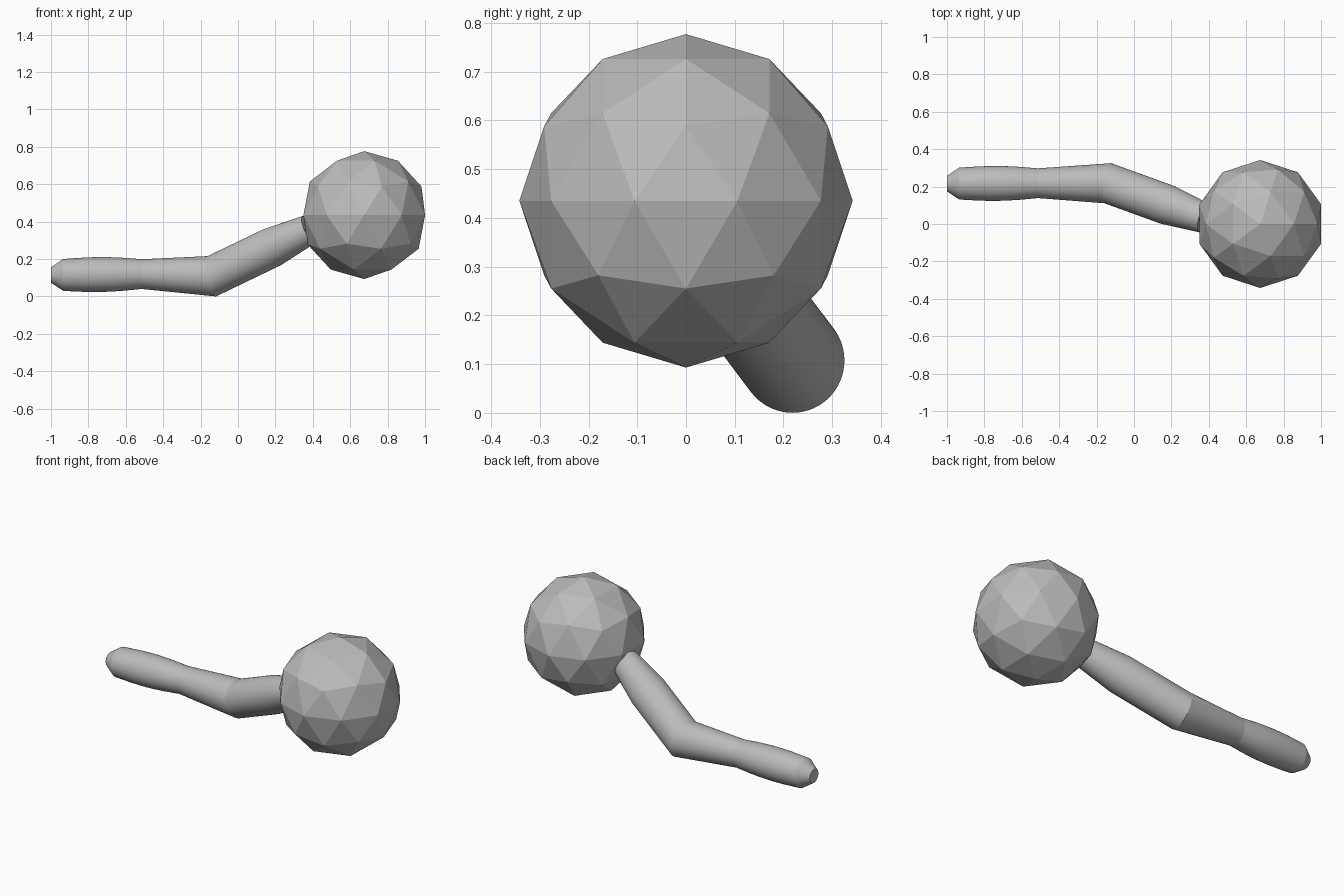
import bpy, bmesh, math
from mathutils import Vector

if "Cube" in bpy.data.objects:
    bpy.data.objects.remove(bpy.data.objects["Cube"])

grey = bpy.data.materials.new("plain grey")
grey.diffuse_color = (0.5, 0.5, 0.5, 1)
grey.use_nodes = True
grey.node_tree.nodes["Principled BSDF"].inputs["Base Color"].default_value = grey.diffuse_color


def tube(name, rings, sides=64):
    """Loft capped circular rings (centre, radius) with mitred corners."""
    bm = bmesh.new()
    pts = [Vector(c) for c, r in rings]
    loops = []
    for i, (c, r) in enumerate(rings):
        a = (pts[i] - pts[i - 1]).normalized() if i else None
        b = (pts[i + 1] - pts[i]).normalized() if i < len(pts) - 1 else None
        a, b = a or b, b or a
        n = (a + b).normalized()
        # project a round section along the incoming direction onto the mitre plane
        v = Vector((0, 0, 1)) - a * a.z
        v.normalize()
        u = v.cross(a)
        loop = []
        for k in range(sides):
            t = 2 * math.pi * k / sides
            d = (u * math.cos(t) + v * math.sin(t)) * r
            d -= a * (d.dot(n) / a.dot(n))
            loop.append(bm.verts.new(pts[i] + d))
        loops.append(loop)
    for p, q in zip(loops, loops[1:]):
        for k in range(sides):
            j = (k + 1) % sides
            bm.faces.new((p[k], p[j], q[j], q[k]))
    bm.faces.new(loops[0])
    bm.faces.new(loops[-1])
    bmesh.ops.recalc_face_normals(bm, faces=bm.faces)
    me = bpy.data.meshes.new(name)
    bm.to_mesh(me)
    bm.free()
    me.materials.append(grey)
    ob = bpy.data.objects.new(name, me)
    bpy.context.collection.objects.link(ob)
    bpy.ops.object.select_all(action='DESELECT')
    ob.select_set(True)
    bpy.context.view_layer.objects.active = ob
    bpy.ops.object.shade_smooth_by_angle(angle=math.radians(15))


# faceted ball
bpy.ops.mesh.primitive_ico_sphere_add(subdivisions=2, radius=0.342,
                                      location=(0.675, 0, 0.435))
ball = bpy.context.object
ball.name = "ball"
ball.data.materials.append(grey)

# bent arm: wrist end, elbow, shoulder taper meeting the ball
tube("bent_arm", [((-0.52, 0.218, 0.120), 0.079),
                  ((-0.14, 0.218, 0.108), 0.107),
                  ((0.18, 0.102, 0.262), 0.107),
                  ((0.38, 0.030, 0.358), 0.080)])

# gently bulging hand piece with a blunt tapered tip
hand = [((-1.0, 0.216, 0.114), 0.041)]
for i in range(9):
    t = i / 8
    hand.append(((-0.935 + 0.425 * t, 0.216 + 0.002 * t, 0.115 + 0.005 * t),
                 0.085 - 0.006 * t + 0.011 * math.sin(math.pi * t)))
tube("hand_piece", hand)
